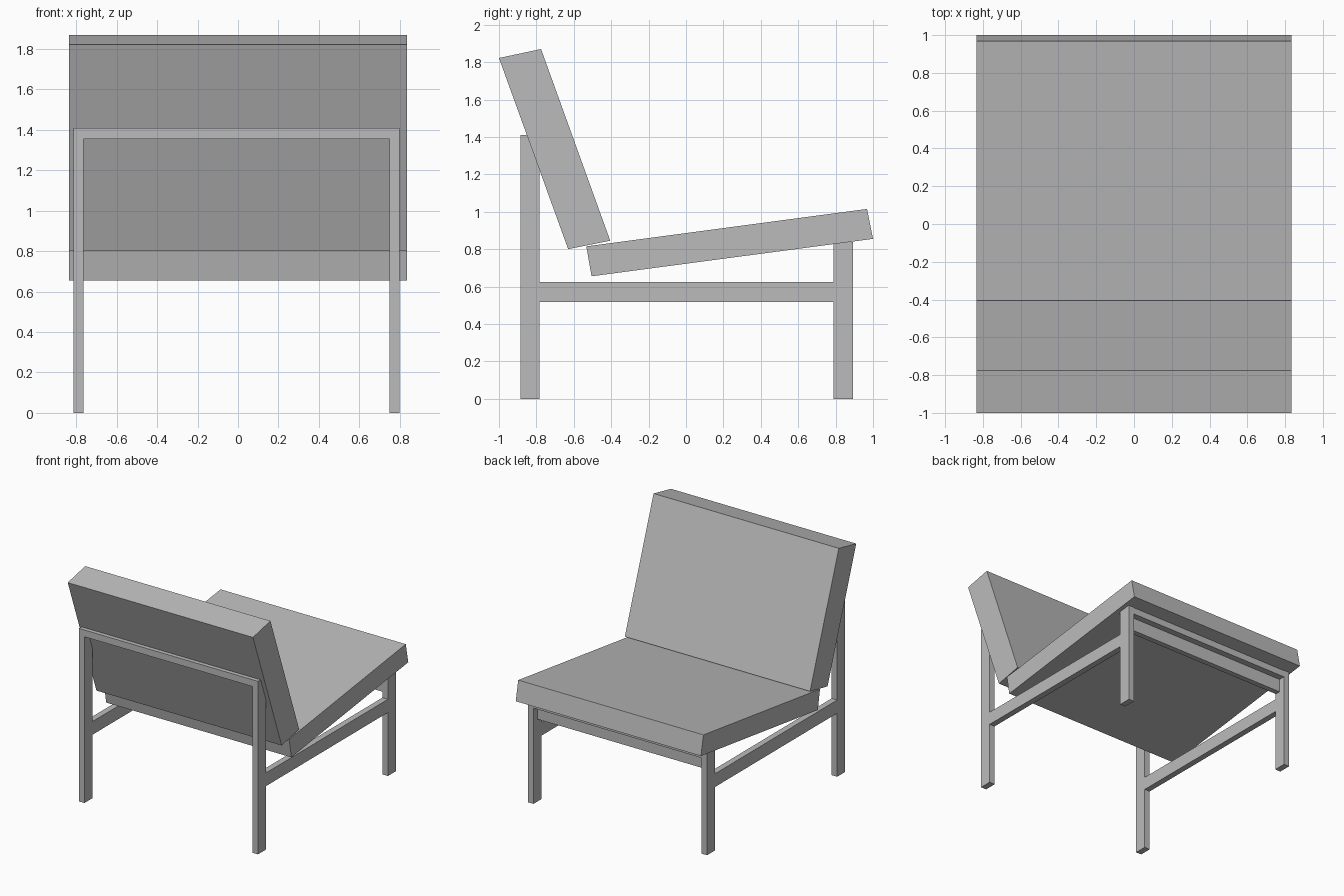
import bpy
import bmesh

cube = bpy.data.objects.get("Cube")
if cube:
    bpy.data.objects.remove(cube, do_unlink=True)

grey = bpy.data.materials.new("plain grey")
grey.use_nodes = True
colour = (0.5, 0.5, 0.5, 1)
grey.diffuse_color = colour
grey.node_tree.nodes["Principled BSDF"].inputs["Base Color"].default_value = colour


def extrude_profile(name, profile, x0, x1):
    """Extrude a closed side profile of (y, z) points from x0 to x1."""
    bm = bmesh.new()
    face = bm.faces.new([bm.verts.new((x0, y, z)) for y, z in profile])
    grown = bmesh.ops.extrude_face_region(bm, geom=[face])
    verts = [v for v in grown["geom"] if isinstance(v, bmesh.types.BMVert)]
    bmesh.ops.translate(bm, verts=verts, vec=(x1 - x0, 0, 0))
    bmesh.ops.recalc_face_normals(bm, faces=bm.faces)
    mesh = bpy.data.meshes.new(name)
    bm.to_mesh(mesh)
    bm.free()
    mesh.materials.append(grey)
    obj = bpy.data.objects.new(name, mesh)
    bpy.context.collection.objects.link(obj)
    return obj


def bar(name, x, y, z):
    """Square-cut timber given by its (min, max) ranges."""
    profile = [(y[0], z[0]), (y[1], z[0]), (y[1], z[1]), (y[0], z[1])]
    return extrude_profile(name, profile, *x)


# Tilted cushions
HALF_WIDTH = 0.835
extrude_profile("seat_cushion",
                [(-0.505, 0.655), (1, 0.855), (0.968, 1.015), (-0.533, 0.815)],
                -HALF_WIDTH, HALF_WIDTH)
extrude_profile("back_cushion",
                [(-0.63, 0.80), (-0.405, 0.845), (-0.775, 1.87), (-1, 1.822)],
                -HALF_WIDTH, HALF_WIDTH)

# Side frames: two legs joined by a rail
BACK = (-0.885, -0.783)
FRONT = (0.788, 0.893)
sides = {"right": (-0.815, -0.765), "left": (0.75, 0.80)}
for side, x in sides.items():
    bar(f"{side}_back_leg", x, BACK, (0, 1.41))
    bar(f"{side}_front_leg", x, FRONT, (0, 0.838))
    bar(f"{side}_side_rail", x, (BACK[1], FRONT[0]), (0.517, 0.625))

# Cross rails between the side frames
inner = (sides["right"][1], sides["left"][0])
bar("back_top_rail", inner, BACK, (1.355, 1.41))
bar("front_top_rail", inner, FRONT, (0.78, 0.835))
bar("front_apron", inner, (0.795, 0.84), (0.67, 0.78))
